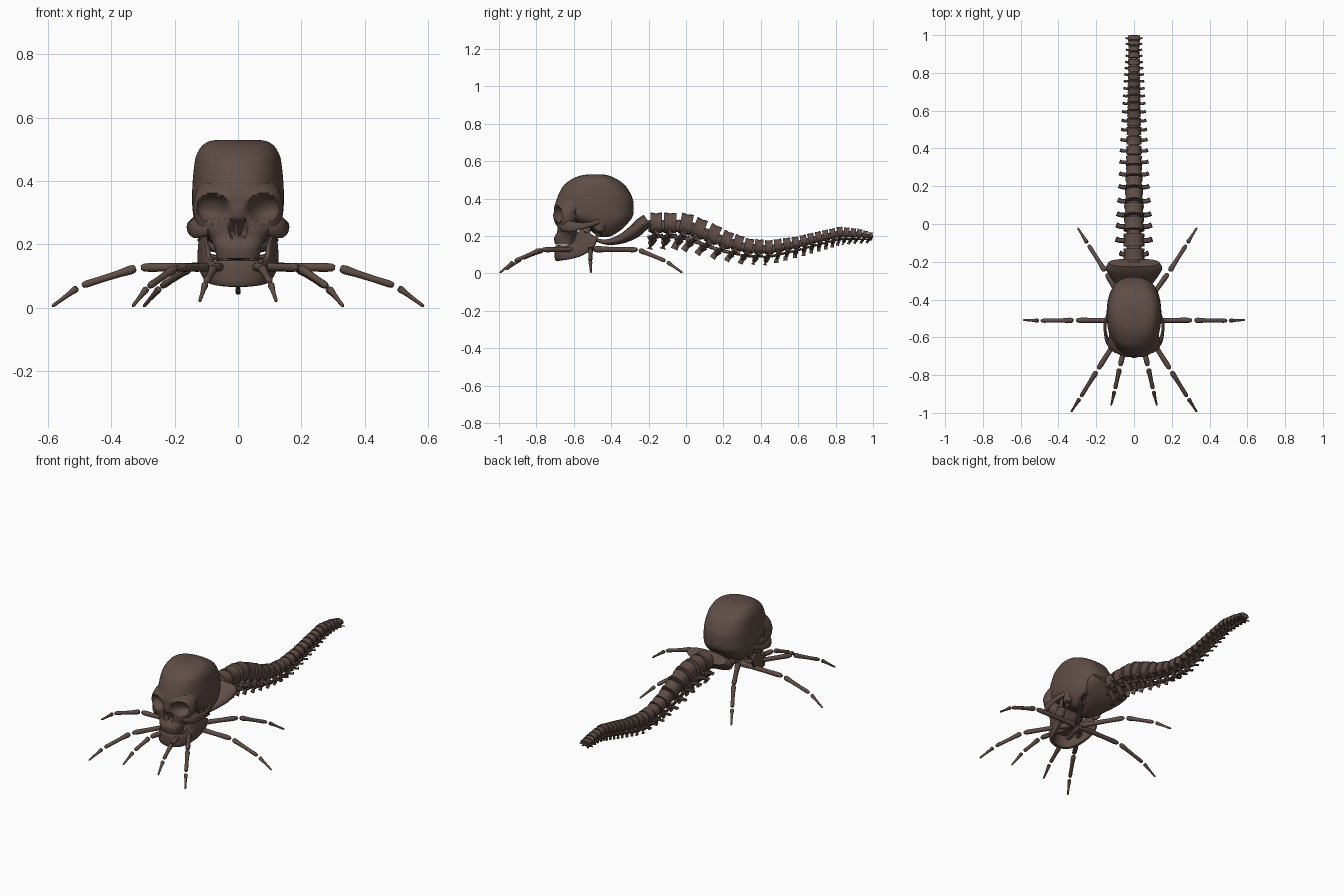
import bpy, bmesh, math
from mathutils import Vector

bone = bpy.data.materials.new("dark_brown_bone")
bone.diffuse_color = (0.115, 0.074, 0.062, 1)


def finish(name, bm, angle=40):
    bmesh.ops.recalc_face_normals(bm, faces=bm.faces)
    me = bpy.data.meshes.new(name)
    bm.to_mesh(me)
    bm.free()
    ob = bpy.data.objects.new(name, me)
    me.materials.append(bone)
    bpy.context.collection.objects.link(ob)
    bpy.ops.object.select_all(action='DESELECT')
    ob.select_set(True)
    bpy.context.view_layer.objects.active = ob
    bpy.ops.object.shade_smooth_by_angle(angle=math.radians(angle))
    return ob


def loft(bm, rings):
    vs = [[bm.verts.new(p) for p in r] for r in rings]
    n = len(vs[0])
    for a, b in zip(vs, vs[1:]):
        for i in range(n):
            bm.faces.new((a[i], a[(i + 1) % n], b[(i + 1) % n], b[i]))
    bm.faces.new(vs[0])
    bm.faces.new(vs[-1])


def smooth(keys, steps):
    """Catmull-Rom interpolation of tuples."""
    out = []
    for i in range(len(keys) - 1):
        p0, p1 = keys[max(i - 1, 0)], keys[i]
        p2, p3 = keys[i + 1], keys[min(i + 2, len(keys) - 1)]
        for s in range(steps):
            t = s / steps
            out.append(tuple(b + 0.5 * t * (c - a + t * (2*a - 5*b + 4*c - d + t * (3*(b - c) + d - a)))
                             for a, b, c, d in zip(p0, p1, p2, p3)))
    return out + [keys[-1]]


def tube(bm, stations, n=12, e=2.0):
    """Sweep (x, y, z, half width, half height) stations."""
    pts = [Vector(s[:3]) for s in stations]
    rings = []
    for i, s in enumerate(stations):
        t = (pts[min(i + 1, len(pts) - 1)] - pts[max(i - 1, 0)]).normalized()
        up = Vector((0, 0, 1)) if abs(t.z) < 0.95 else Vector((0, 1, 0))
        side = t.cross(up).normalized()
        nor = side.cross(t)
        ring = []
        for k in range(n):
            c, d = math.cos(2*math.pi*k/n), math.sin(2*math.pi*k/n)
            ring.append(pts[i] + side * s[3] * math.copysign(abs(c)**(2/e), c)
                        + nor * s[4] * math.copysign(abs(d)**(2/e), d))
        rings.append(ring)
    loft(bm, rings)


def carve(p):
    """Eye sockets, nose opening and nose bridge."""
    x, y, z = p
    if y < -0.6:
        r = ((abs(x) - 0.08) / 0.05)**2 + ((z - 0.315) / 0.043)**2
        if r < 1:
            y += 0.055 * (1 - r)**0.6
        r = ((abs(x) - 0.013) / 0.013)**2 + ((z - 0.255 + abs(x) * 0.5) / 0.03)**2
        if r < 1:
            y += 0.045 * (1 - r)**0.5
        r = (x / 0.03)**2 + ((z - 0.29) / 0.04)**2
        if r < 1:
            y -= 0.015 * (1 - r)
    return (x, y, z)


def head_part(name, keys, e, pinch):
    """Stack of (z, front y, back y, half width) outlines."""
    rings = []
    for z, yf, yb, hw in smooth(keys, 5):
        ring = []
        for k in range(96):
            a = 2 * math.pi * k / 96
            c, s = math.cos(a), math.sin(a)
            sy = math.copysign(abs(s)**(2/e), s)
            x = hw * math.copysign(abs(c)**(2/e), c) * (1 - pinch * max(0, -sy))
            ring.append(carve((x, (yf + yb)/2 + sy * (yb - yf)/2, z)))
        rings.append(ring)
    bm = bmesh.new()
    loft(bm, rings)
    finish(name, bm, 50)


# Skull
head_part("cranium", [
    (0.195, -0.46, -0.42, 0.05), (0.205, -0.48, -0.39, 0.085), (0.235, -0.52, -0.345, 0.115),
    (0.27, -0.59, -0.31, 0.135), (0.305, -0.67, -0.285, 0.143), (0.35, -0.702, -0.28, 0.145),
    (0.40, -0.69, -0.285, 0.143), (0.45, -0.668, -0.31, 0.138), (0.48, -0.645, -0.335, 0.132),
    (0.51, -0.60, -0.38, 0.115), (0.525, -0.555, -0.42, 0.092), (0.53, -0.51, -0.45, 0.065)], 2.5, 0.1)
head_part("face", [
    (0.155, -0.70, -0.60, 0.066), (0.19, -0.705, -0.59, 0.074), (0.22, -0.69, -0.58, 0.09),
    (0.25, -0.688, -0.58, 0.122), (0.29, -0.692, -0.58, 0.138), (0.33, -0.705, -0.56, 0.14),
    (0.37, -0.70, -0.52, 0.13), (0.40, -0.67, -0.52, 0.11)], 2.5, 0.04)

# Cheek arches, mastoid bumps
bm = bmesh.new()
for m in (-1, 1):
    tube(bm, smooth([(m*0.09, -0.665, 0.245, 0.012, 0.018), (m*0.135, -0.63, 0.25, 0.012, 0.03),
                     (m*0.152, -0.57, 0.252, 0.008, 0.02), (m*0.152, -0.52, 0.26, 0.008, 0.014),
                     (m*0.13, -0.46, 0.28, 0.008, 0.014)], 4))
finish("cheek_arches", bm)
bm = bmesh.new()
for m in (-1, 1):
    tube(bm, smooth([(m*0.115, -0.45, 0.29, 0.025, 0.035), (m*0.112, -0.465, 0.23, 0.02, 0.028),
                     (m*0.105, -0.475, 0.195, 0.006, 0.008)], 4))
finish("mastoid_bumps", bm)

# Jaw, swept from the right ramus round the chin to the left
half = [(0.115, -0.515, 0.215, 0.007, 0.05), (0.11, -0.54, 0.175, 0.012, 0.06),
        (0.10, -0.575, 0.135, 0.013, 0.045), (0.083, -0.63, 0.113, 0.014, 0.038),
        (0.055, -0.672, 0.11, 0.016, 0.041)]
jaw = half + [(0, -0.687, 0.108, 0.016, 0.043)] + [(-s[0],) + s[1:] for s in half[::-1]]
bm = bmesh.new()
tube(bm, smooth(jaw, 4), 16, 3)
finish("jaw", bm)
bm = bmesh.new()
for m in (-1, 1):
    tube(bm, [(m*0.108, -0.55, 0.16, 0.01, 0.022), (m*0.113, -0.53, 0.22, 0.008, 0.018),
              (m*0.113, -0.515, 0.27, 0.006, 0.01)])
finish("jaw_hinges", bm)

# Sacrum, a curved wedge under the back of the skull
bm = bmesh.new()
tube(bm, smooth([(0, -0.51, 0.19, 0.012, 0.006), (0, -0.43, 0.168, 0.035, 0.014),
                 (0, -0.35, 0.183, 0.075, 0.025), (0, -0.28, 0.222, 0.125, 0.036),
                 (0, -0.235, 0.262, 0.15, 0.038), (0, -0.205, 0.285, 0.135, 0.036)], 4), 24, 2.3)
finish("sacrum", bm)

# Spine: (y, top z, bottom z, body half width, process reach)
profile = [(-0.16, 0.325, 0.13, 0.056, 0.075), (-0.085, 0.325, 0.13, 0.056, 0.095),
           (0, 0.32, 0.12, 0.054, 0.093), (0.07, 0.295, 0.10, 0.052, 0.09),
           (0.15, 0.26, 0.075, 0.048, 0.085), (0.22, 0.225, 0.06, 0.045, 0.08),
           (0.335, 0.187, 0.045, 0.042, 0.075), (0.445, 0.178, 0.045, 0.04, 0.07),
           (0.59, 0.197, 0.085, 0.036, 0.062), (0.71, 0.225, 0.12, 0.034, 0.055),
           (0.825, 0.25, 0.15, 0.032, 0.048), (0.925, 0.238, 0.155, 0.03, 0.042),
           (0.985, 0.22, 0.16, 0.032, 0.045)]
centres = [-0.16, -0.085, 0, 0.07, 0.145, 0.215, 0.277, 0.335, 0.39, 0.443, 0.493, 0.541,
           0.587, 0.63, 0.67, 0.71, 0.748, 0.785, 0.822, 0.858, 0.893, 0.926, 0.957, 0.985]


def at(y):
    y = min(max(y, profile[0][0]), profile[-1][0])
    for a, b in zip(profile, profile[1:]):
        if y <= b[0]:
            t = (y - a[0]) / (b[0] - a[0])
            return [p + t * (q - p) for p, q in zip(a, b)]


for i, y in enumerate(centres):
    _, top, low, hw, reach = at(y)
    gap = (centres[min(i + 1, 23)] - centres[max(i - 1, 0)]) / (2 if 0 < i < 23 else 1)
    tall = top - low
    h = 0.28 * tall                       # half height of the body
    t = Vector((0, 0.1, at(y + 0.05)[1] - at(y - 0.05)[1])).normalized()
    up = Vector((0, -t.z, t.y))
    c = Vector((0, y, top - h))

    def P(x, along, rise):
        return tuple(c + Vector((x, 0, 0)) + t * along + up * rise)

    bm = bmesh.new()
    L = gap * 0.41
    tube(bm, [P(0, -L, 0) + (hw, h), P(0, -L*0.7, 0) + (hw, h), P(0, 0, 0) + (hw*0.88, h*0.93),
              P(0, L*0.7, 0) + (hw, h), P(0, L, 0) + (hw, h)], 20, 2.2)
    # disc core linking to the next vertebra
    tube(bm, [P(0, -gap*0.55, -h*0.3) + (hw*0.7, h*0.6), P(0, gap*0.55, -h*0.3) + (hw*0.7, h*0.6)], 14)
    # arch, side processes and spinous process
    for m in (-1, 1):
        tube(bm, [P(m*hw*0.6, 0, -h*0.7) + (L*0.5, h*0.25), P(m*hw*0.75, -L*0.3, -h*1.3) + (L*0.6, h*0.25),
                  P(0, -L*0.6, -h*1.9) + (L*0.5, h*0.22)], 8)
        tube(bm, [P(m*hw*0.4, 0, -h*1.15) + (L*0.45, h*0.22), P(m*reach*0.8, 0, -h*1.1) + (L*0.4, h*0.16),
                  P(m*reach, L*0.2, -h*1.0) + (L*0.45, h*0.18)], 8)
        tube(bm, [P(m*hw*0.55, -gap*0.6, -h*1.45) + (hw*0.18, h*0.2),
                  P(m*hw*0.55, gap*0.5, -h*1.25) + (hw*0.18, h*0.2)], 8)
    end = -(tall - h)
    tube(bm, [P(0, -L*0.4, -h*1.5) + (hw*0.16, L*0.7), P(0, -L*0.9, end*0.8) + (hw*0.13, L*0.55),
              P(0, -L*1.1, end) + (hw*0.2, L*0.6)], 8)
    finish("vertebra_%02d" % (i + 1), bm)


# Legs: three finger bones each, with flared rounded ends
def finger_bone(bm, a, b, r0, r1):
    a, b = Vector(a), Vector(b)
    shape = [(0, 0.5), (0.03, 0.9), (0.1, 1.05), (0.3, 0.88), (0.65, 0.85), (0.9, 1.0), (0.97, 0.85), (1, 0.45)]
    tube(bm, [tuple(a.lerp(b, f)) + ((r0 + (r1 - r0)*f)*k,)*2 for f, k in shape], 12)


def leg(name, pts, radii):
    bm = bmesh.new()
    for i in range(3):
        a, b = Vector(pts[i]), Vector(pts[i + 1])
        d = (b - a).normalized() * 0.008
        finger_bone(bm, a + d, b - d * (i < 2), radii[i], radii[i + 1] if i < 2 else 0.005)
    finish(name, bm)


R = (0.017, 0.014, 0.011)
for m, side in ((-1, "left"), (1, "right")):
    leg("side_leg_" + side, [(m*0.0, -0.51, 0.13), (m*0.315, -0.51, 0.127), (m*0.50, -0.512, 0.068),
                             (m*0.587, -0.508, 0.004)], R)
    leg("front_leg_" + side, [(m*0.02, -0.50, 0.13), (m*0.195, -0.775, 0.127), (m*0.285, -0.92, 0.065),
                              (m*0.333, -0.995, 0.004)], R)
    k = 0 if m > 0 else 0.035
    leg("back_leg_" + side, [(m*0.01, -0.50, 0.13), (m*(0.185 - k), -0.255, 0.127), (m*(0.28 - k), -0.105, 0.065),
                             (m*(0.333 - k), -0.02, 0.004)], R)
    leg("inner_leg_" + side, [(m*0.015, -0.50, 0.13), (m*0.075, -0.76, 0.128), (m*0.102, -0.88, 0.08),
                              (m*0.121, -0.96, 0.02)], R)
